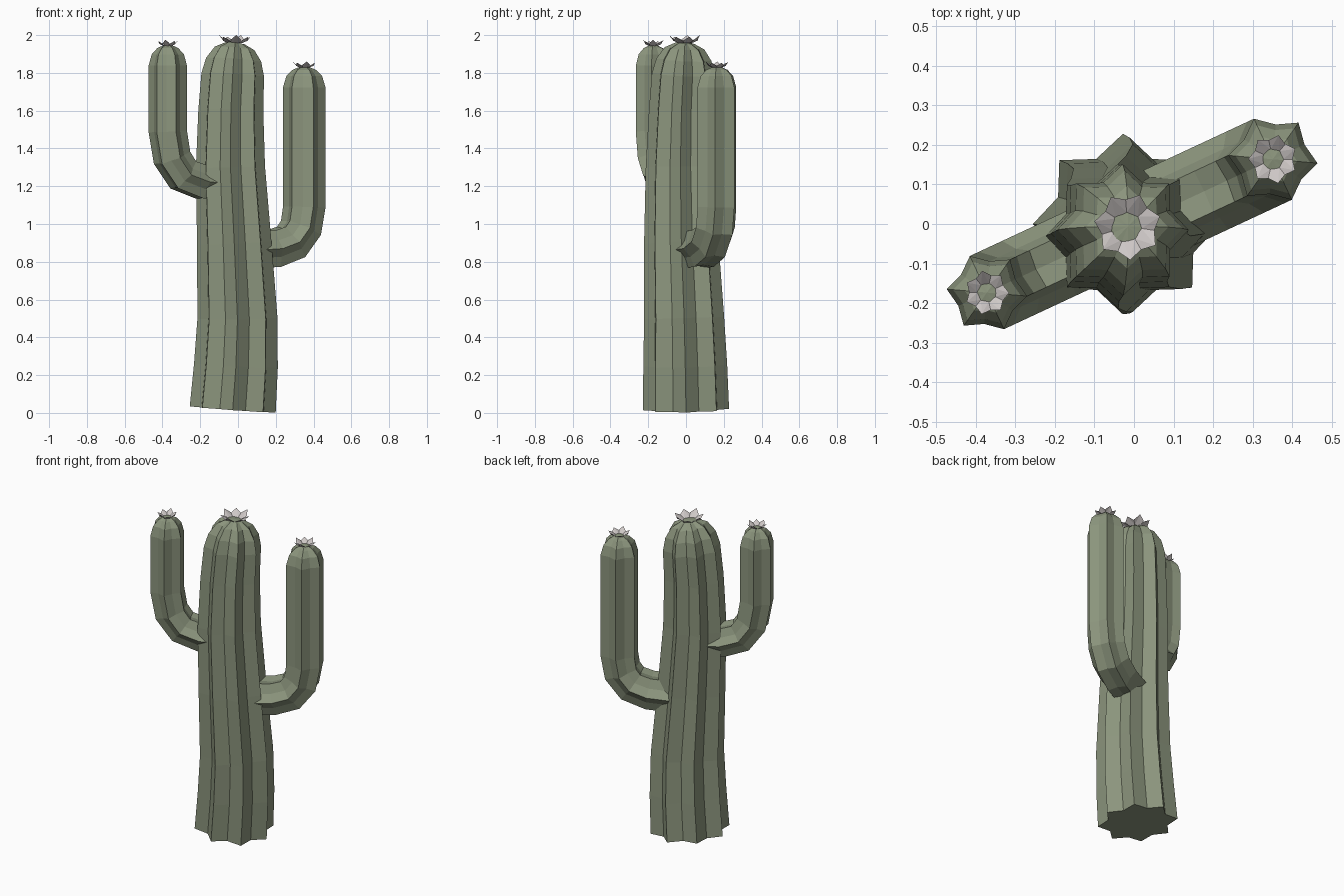
import bpy, bmesh
from math import sin, cos, pi, radians
from mathutils import Vector

cube = bpy.data.objects.get("Cube")
if cube:
    bpy.data.objects.remove(cube)


def make_material(name, rgb):
    mat = bpy.data.materials.new(name)
    mat.use_nodes = True
    mat.diffuse_color = (*rgb, 1)
    mat.node_tree.nodes["Principled BSDF"].inputs["Base Color"].default_value = (*rgb, 1)
    return mat


green = make_material("cactus green", (0.26, 0.30, 0.205))
white = make_material("petal white", (0.62, 0.58, 0.57))


def finish(bm, name, mat):
    mesh = bpy.data.meshes.new(name)
    bm.to_mesh(mesh)
    bm.free()
    mesh.materials.append(mat)
    obj = bpy.data.objects.new(name, mesh)
    bpy.context.collection.objects.link(obj)
    return obj


def ribbed_stem(name, path, radii, ribs, heading, phase=0, valley=0.78):
    """Sweep a star-shaped section along a path, with closed ends."""
    pts = [Vector(p) for p in path]
    side = Vector((-sin(heading), cos(heading), 0))
    bm = bmesh.new()
    rings = []
    last = len(pts) - 1
    for i, (p, r) in enumerate(zip(pts, radii)):
        tangent = (pts[min(i + 1, last)] - pts[max(i - 1, 0)]).normalized()
        out = side.cross(tangent).normalized()
        across = tangent.cross(out)
        ring = []
        for k in range(ribs * 2):
            a = phase + pi * k / ribs
            rad = r * (valley if k % 2 else 1)
            ring.append(bm.verts.new(p + rad * (cos(a) * out + sin(a) * across)))
        rings.append(ring)
    n = ribs * 2
    for low, high in zip(rings, rings[1:]):
        for k in range(n):
            j = (k + 1) % n
            bm.faces.new((low[k], low[j], high[j], high[k]))
    bm.faces.new(rings[0][::-1])
    tip = bm.verts.new(pts[-1] + Vector((0, 0, 0.005)))
    for k in range(n):
        bm.faces.new((rings[-1][k], rings[-1][(k + 1) % n], tip))
    return finish(bm, name, green)


def flower(name, centre, radius, height, petals=7, turn=0.0):
    """Open crown of pointed petals flaring outward."""
    bm = bmesh.new()
    c = Vector(centre)

    def vert(r, a, z):
        return bm.verts.new(c + Vector((r * cos(a), r * sin(a), z)))

    step = 2 * pi / petals
    for k in range(petals):
        a = turn + k * step
        lift = height * (1 if k % 2 else 0.8)
        shape = [vert(radius * 0.42, a - step / 2, 0), vert(radius * 0.42, a + step / 2, 0),
                 vert(radius * 0.8, a + step * 0.5, lift * 0.4), vert(radius, a, lift),
                 vert(radius * 0.8, a - step * 0.5, lift * 0.4)]
        bm.faces.new((shape[0], shape[1], shape[3]))
        bm.faces.new((shape[1], shape[2], shape[3]))
        bm.faces.new((shape[0], shape[3], shape[4]))
    return finish(bm, name, white)


# Trunk: gently swaying, tapering, domed at the top
trunk = [(-0.028, 0, 0.018, 0.228), (-0.011, -0.004, 0.25, 0.222),
         (-0.003, -0.01, 0.5, 0.212), (-0.02, -0.025, 0.9, 0.197),
         (-0.04, -0.03, 1.3, 0.183), (-0.038, -0.024, 1.6, 0.172),
         (-0.028, -0.015, 1.79, 0.166), (-0.023, -0.011, 1.87, 0.146),
         (-0.018, -0.008, 1.93, 0.105), (-0.015, -0.006, 1.957, 0.05)]
ribbed_stem("trunk", [p[:3] for p in trunk], [p[3] for p in trunk], 8, 0)
flower("trunk_flower", (-0.016, -0.006, 1.957), 0.085, 0.043, turn=0.3)


# Arms: (distance from the trunk axis, height) paths bending upward
def arm(name, heading, radius, bend, top):
    reach = bend[-1][0]
    profile = [(d, z, 1) for d, z in bend]
    profile += [(reach, top - drop, s) for drop, s in
                ((0.105, 1), (0.045, 0.84), (0.012, 0.55), (0, 0.3))]
    path = [(d * cos(heading), d * sin(heading), z) for d, z, s in profile]
    ribbed_stem(name, path, [radius * s for d, z, s in profile], 6, heading, pi / 6)
    flower(name + "_flower", (path[-1][0], path[-1][1], top), radius * 0.55, 0.032, turn=heading)


arm("left_arm", radians(25), 0.113,
    [(0.04, 0.86), (0.21, 0.87), (0.31, 0.905), (0.368, 0.98), (0.387, 1.09)], 1.828)
arm("right_arm", radians(205), 0.102,
    [(0.04, 1.215), (0.21, 1.222), (0.32, 1.26), (0.385, 1.35), (0.41, 1.49)], 1.943)
